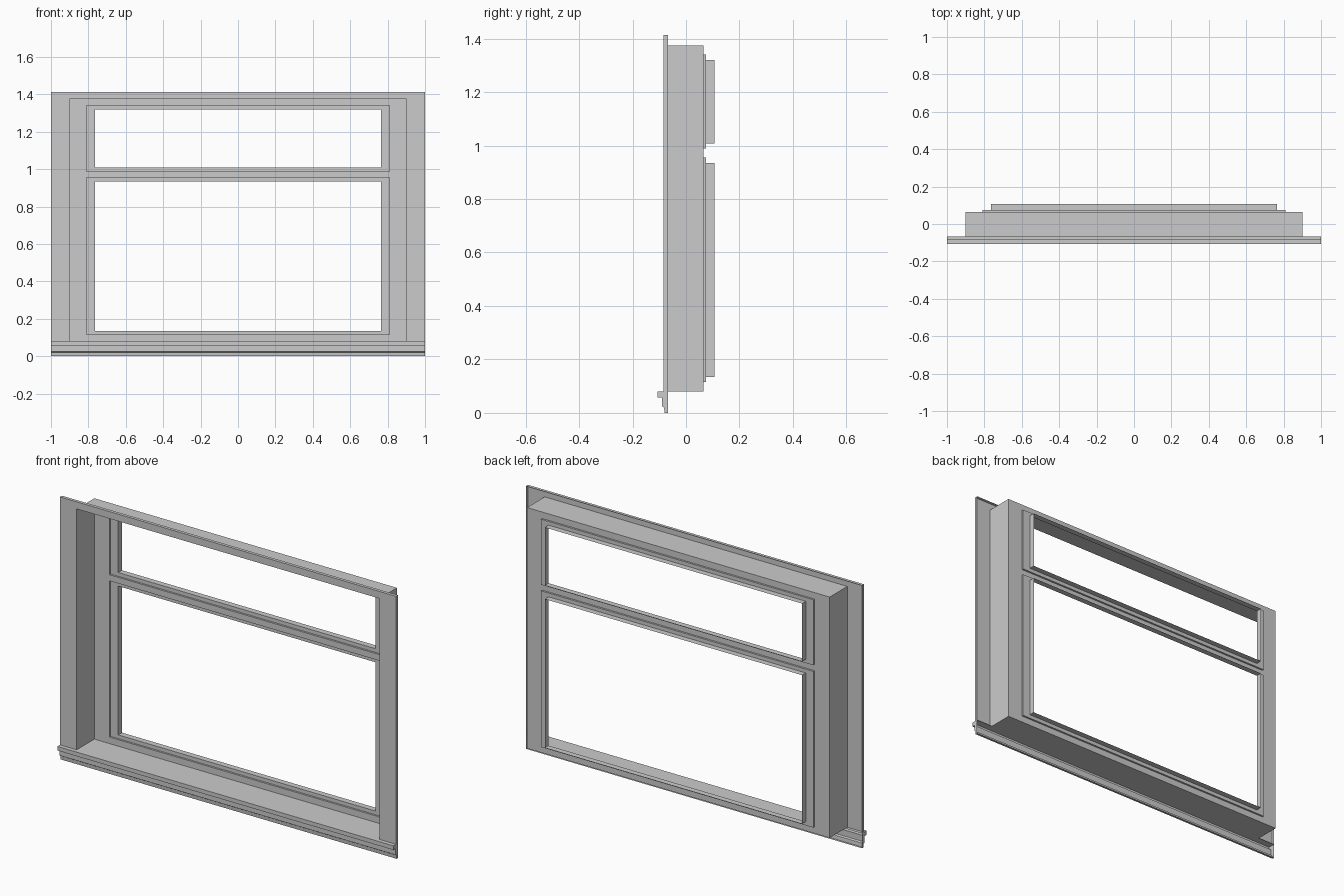
import bpy, bmesh

if "Cube" in bpy.data.objects:
    bpy.data.objects.remove(bpy.data.objects["Cube"])


def make_object(name, bm):
    bmesh.ops.remove_doubles(bm, verts=bm.verts, dist=1e-5)
    bmesh.ops.recalc_face_normals(bm, faces=bm.faces)
    mesh = bpy.data.meshes.new(name)
    bm.to_mesh(mesh)
    bm.free()
    obj = bpy.data.objects.new(name, mesh)
    bpy.context.collection.objects.link(obj)
    return obj


def loft(name, loops, closed=True):
    """Skin between successive loops that have equal point counts."""
    bm = bmesh.new()
    rings = [[bm.verts.new(p) for p in loop] for loop in loops]
    for a, b in zip(rings, rings[1:]):
        n = len(a)
        for i in range(n if closed else n - 1):
            j = (i + 1) % n
            bm.faces.new((a[i], a[j], b[j], b[i]))
    return make_object(name, bm)


def rect(half, z0, z1, y):
    return [(-half, y, z0), (-half, y, z1), (half, y, z1), (half, y, z0)]


FRONT, RIM, BACK, STEP, REAR = -0.085, -0.068, 0.065, 0.075, 0.107
SILL = 0.08

# Casing: face with a turned-back outer rim, open at the sill
loft("casing", [rect(1, SILL, 1.413, RIM), rect(1, SILL, 1.413, FRONT),
                rect(0.9, SILL, 1.375, FRONT)], closed=False)

# Deep reveal box
loft("reveal", [rect(0.9, SILL, 1.375, FRONT), rect(0.9, SILL, 1.375, BACK)])

# Two stepped sashes meeting at the transom
for name, low, high, z0, z1 in (("lower_sash", SILL, 0.97, 0.115, 0.955),
                                ("upper_sash", 0.97, 1.375, 0.988, 1.34)):
    loft(name, [rect(0.9, low, high, BACK),
                rect(0.81, z0, z1, BACK),
                rect(0.81, z0, z1, STEP),
                rect(0.765, z0 + 0.02, z1 - 0.02, STEP),
                rect(0.765, z0 + 0.02, z1 - 0.02, REAR)])

# Sill: stepped moulding profile run along x, with closed ends
profile = [(RIM, 0), (-0.08, 0), (-0.082, 0.02), (-0.09, 0.025), (-0.09, 0.058),
           (-0.107, 0.058), (-0.107, SILL), (RIM, SILL)]
bm = bmesh.new()
ends = [[bm.verts.new((x, y, z)) for y, z in profile] for x in (-1, 1)]
for i in range(len(profile) - 1):
    bm.faces.new((ends[0][i], ends[0][i + 1], ends[1][i + 1], ends[1][i]))
for end in ends:
    bm.faces.new(end)
make_object("sill", bm)
